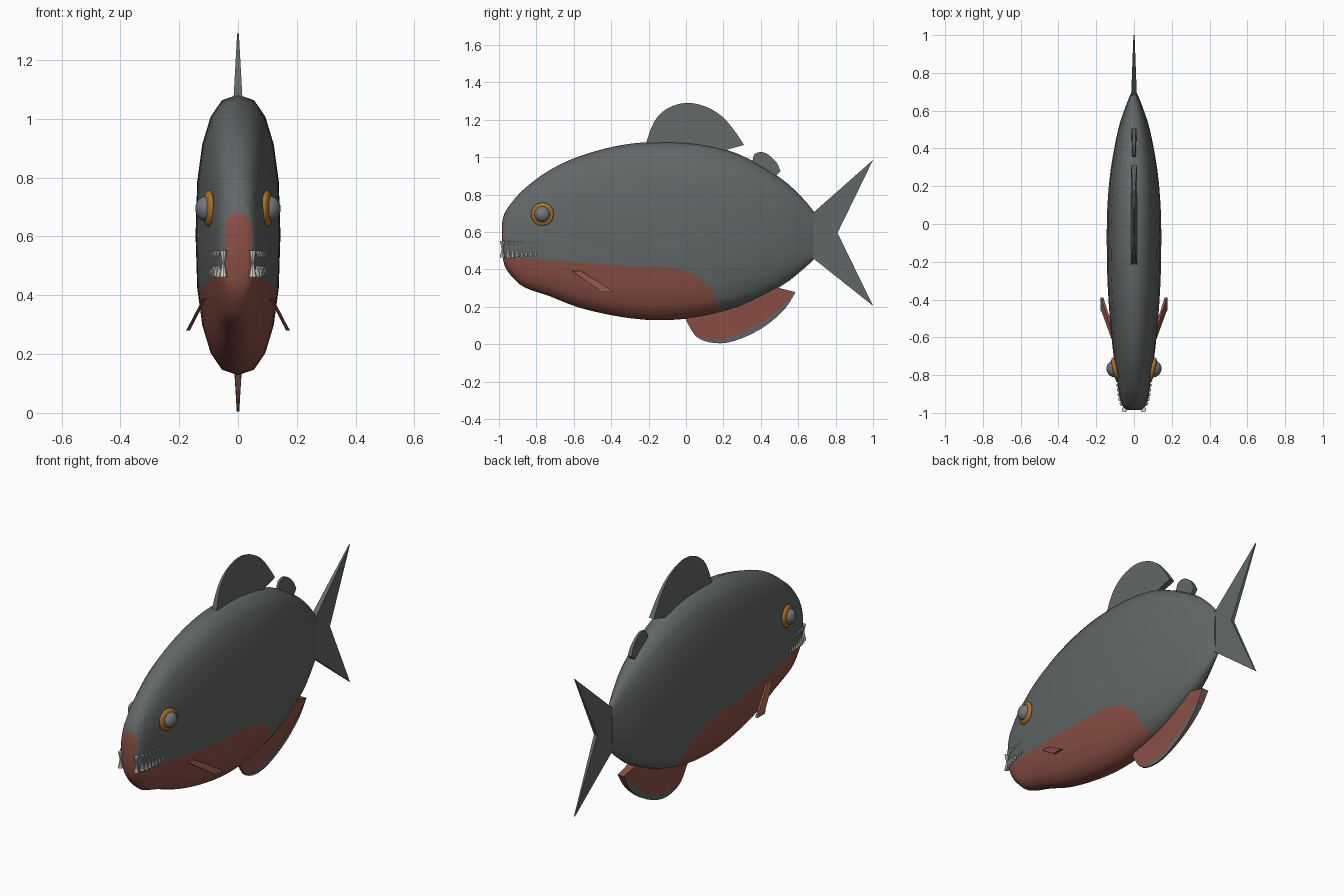
import bpy
import bmesh
from math import cos, sin, pi, radians
from mathutils import Matrix, Vector
from mathutils.bvhtree import BVHTree

cube = bpy.data.objects.get("Cube")
if cube:
    bpy.data.objects.remove(cube, do_unlink=True)


def material(name, colour):
    mat = bpy.data.materials.new(name)
    mat.use_nodes = True
    rgba = (*colour, 1)
    mat.diffuse_color = rgba
    shader = mat.node_tree.nodes["Principled BSDF"]
    shader.inputs["Base Color"].default_value = rgba
    shader.inputs["Roughness"].default_value = 0.7
    return mat


grey = material("slate grey", (.125, .135, .135))
red = material("brick red", (.26, .08, .06))
amber = material("amber", (.4, .17, .02))
steel = material("eye grey", (.17, .18, .2))
ivory = material("ivory", (.72, .69, .62))


def add_object(name, bm, mats, smooth=None):
    bmesh.ops.recalc_face_normals(bm, faces=bm.faces)
    mesh = bpy.data.meshes.new(name)
    bm.to_mesh(mesh)
    bm.free()
    for mat in mats:
        mesh.materials.append(mat)
    if smooth:
        mesh.shade_smooth()
        mesh.set_sharp_from_angle(angle=radians(smooth))
    obj = bpy.data.objects.new(name, mesh)
    bpy.context.collection.objects.link(obj)
    return obj


def spline(points, steps):
    """Smooth curve through the given points."""
    pts = [Vector(p) for p in points]
    result = []
    for i in range(len(pts) - 1):
        a, b, c, d = (pts[max(i - 1, 0)], pts[i], pts[i + 1],
                      pts[min(i + 2, len(pts) - 1)])
        for s in range(steps):
            t = s / steps
            result.append((b * 2 + (c - a) * t
                           + (a * 2 - b * 5 + c * 4 - d) * t ** 2
                           + (b * 3 - a - c * 3 + d) * t ** 3) / 2)
    result.append(pts[-1])
    return result


# Body: oval rings along y, each station is (y, bottom, top, half width)
stations = [
    (-.985, .50, .64, .035), (-.97, .42, .70, .056), (-.93, .36, .76, .072),
    (-.86, .302, .835, .085), (-.73, .257, .93, .104), (-.57, .195, 1.005, .122),
    (-.355, .147, 1.063, .138), (-.15, .128, 1.082, .144), (.07, .145, 1.072, .142),
    (.285, .2, 1.015, .124), (.5, .305, .892, .084), (.62, .395, .785, .045),
    (.685, .455, .707, .02)]
SIDES = 20


def power(value):
    return abs(value) ** .82 * (1 if value > 0 else -1)


bm = bmesh.new()
rings = []
for y, low, high, half in spline(stations, 3):
    mid, tall = (low + high) / 2, (high - low) / 2
    angles = [2 * pi * k / SIDES for k in range(SIDES)]
    rings.append([bm.verts.new((half * power(sin(a)), y, mid + tall * power(cos(a))))
                  for a in angles])
for one, two in zip(rings, rings[1:]):
    for k in range(SIDES):
        n = (k + 1) % SIDES
        bm.faces.new((one[k], one[n], two[n], two[k]))
bm.faces.new(rings[0])
bm.faces.new(rings[-1])
surface = BVHTree.FromBMesh(bm)


def cut(point, normal, test):
    """Split the faces passing the test along a plane."""
    faces = [f for f in bm.faces if test(f.calc_center_median())]
    geom = set(faces)
    for f in faces:
        geom.update(f.edges)
        geom.update(f.verts)
    bmesh.ops.bisect_plane(bm, geom=list(geom), plane_co=point, plane_no=normal,
                           dist=.0005)


# Edge of the red belly, as (y, z)
belly = [(-1.1, .475), (-.68, .445), (-.355, .42), (-.09, .41), (.045, .375),
         (.125, .31), (.17, .215), (.19, .08)]
for (ya, za), (yb, zb) in zip(belly, belly[1:]):
    cut((0, ya, za), (0, za - zb, yb - ya),
        lambda c: ya - .07 < c.y < yb + .07 and c.z < .55)

# Edge of the red snout patch
HALF, TOP, ROUND = .045, .68, .03
for side in (-1, 1):
    cut((side * HALF, 0, 0), (1, 0, 0), lambda c: c.y < -.9)
    cut((side * HALF, 0, TOP - ROUND), (side, 0, 1), lambda c: c.y < -.9)
cut((0, 0, TOP), (0, 0, 1), lambda c: c.y < -.9)


def is_red(c):
    if (c.y < -.9 and abs(c.x) < HALF and c.z < TOP
            and abs(c.x) + c.z < HALF + TOP - ROUND):
        return True
    for (ya, za), (yb, zb) in zip(belly, belly[1:]):
        if ya <= c.y < yb:
            return c.z < za + (zb - za) * (c.y - ya) / (yb - ya)
    return False


for f in bm.faces:
    f.material_index = int(is_red(f.calc_center_median()))
add_object("body", bm, [grey, red], 45)


# Fins: flat outlines in (y, z) with a tapering thickness
def fin(name, outline, mat, half, middle=lambda z: 0):
    bm = bmesh.new()
    left, right = [[bm.verts.new((middle(z) + s * half(y, z), y, z))
                    for y, z in outline] for s in (1, -1)]
    bm.faces.new(left)
    bm.faces.new(right[::-1])
    for k in range(len(outline)):
        n = (k + 1) % len(outline)
        bm.faces.new((left[k], right[k], right[n], left[n]))
    return add_object(name, bm, [mat])


def curve(points):
    return [tuple(p) for p in spline(points, 3)]


fin("dorsal_fin",
    curve([(-.215, 1.07), (-.17, 1.19), (-.1, 1.26), (0, 1.29), (.1, 1.272),
           (.19, 1.22), (.26, 1.14), (.31, 1.065)]) + [(.2, 1.035), (.15, .98), (-.2, .98)],
    grey, lambda y, z: .003 + (1.29 - z) * .055)
fin("rear_dorsal_fin",
    curve([(.355, .97), (.365, 1.015), (.405, 1.027), (.445, 1.01), (.485, .97),
           (.505, .925)]) + [(.48, .9), (.45, .87), (.36, .9)],
    grey, lambda y, z: .006 + (1.03 - z) * .06)
fin("tail_fin",
    [(.66, .69), (.685, .707), (1, .985), (.81, .595), (1, .205), (.685, .455), (.66, .47)],
    grey, lambda y, z: .003 + (1 - y) * .038)

# Anal fin with a grey lower rim
arc = curve([(0, .13), (.05, .045), (.125, .01), (.22, .008), (.33, .045),
             (.435, .105), (.53, .19), (.585, .278)])
fin("anal_fin", arc + [(.48, .305), (.35, .29), (.1, .22)], red,
    lambda y, z: .003 + z * .06)
lower = arc[3:]
inner = []
for k, (y, z) in enumerate(lower):
    width = .03 * sin(pi * k / (len(lower) - 1)) ** .6
    inner.append((y - width * .4, z + width * .9))
fin("anal_fin_rim", lower + inner[-2:0:-1], grey, lambda y, z: .004 + z * .06)

# Paired parts
for side, label in ((1, "left"), (-1, "right")):
    lean = lambda z: side * (.113 + (.39 - z) * .52)
    fin(label + "_pectoral_fin", [(-.61, .39), (-.56, .39), (-.39, .283), (-.455, .283)],
        red, lambda y, z: .006, lean)
    fin(label + "_pectoral_tip", [(-.467, .29), (-.4, .29), (-.388, .28), (-.455, .28)],
        grey, lambda y, z: .007, lean)

    # Eyes: flattened amber disc with a grey ball
    turn = Matrix.Rotation(radians(-12 * side), 4, 'Z')
    for part, mat, x, size in (("eye_ring", amber, .1, (.018, .062, .062)),
                               ("eyeball", steel, .108, (.037, .043, .043))):
        bm = bmesh.new()
        place = Matrix.Translation((side * x, -.768, .695)) @ turn
        bmesh.ops.create_uvsphere(bm, u_segments=24, v_segments=16, radius=1,
                                  matrix=place @ Matrix.Diagonal((*size, 1)))
        add_object(label + "_" + part, bm, [mat], 60)

    # Teeth: front fangs, then shrinking rows set on the body surface
    bm = bmesh.new()

    def tooth(x, y, z, radius, height, flip):
        bmesh.ops.create_cone(
            bm, cap_ends=True, segments=8, radius1=radius, radius2=radius * .3,
            depth=height, matrix=Matrix.Translation((side * x, y, z))
            @ Matrix.Rotation(pi * flip, 4, 'X'))

    tooth(.05, -.982, .485, .014, .045, 0)
    tooth(.05, -.982, .53, .013, .045, 1)
    for row, (count, z, radius, height) in enumerate(((7, .482, .012, .04),
                                                      (6, .54, .008, .022))):
        for k in range(count):
            y = -.95 + .024 * k
            shrink = 1 - .08 * k
            hit = surface.ray_cast(Vector((1, y, z)), Vector((-1, 0, 0)))[0]
            tooth(hit.x + .003, y, z, radius * shrink, height * shrink, row)
    add_object(label + "_teeth", bm, [ivory])
